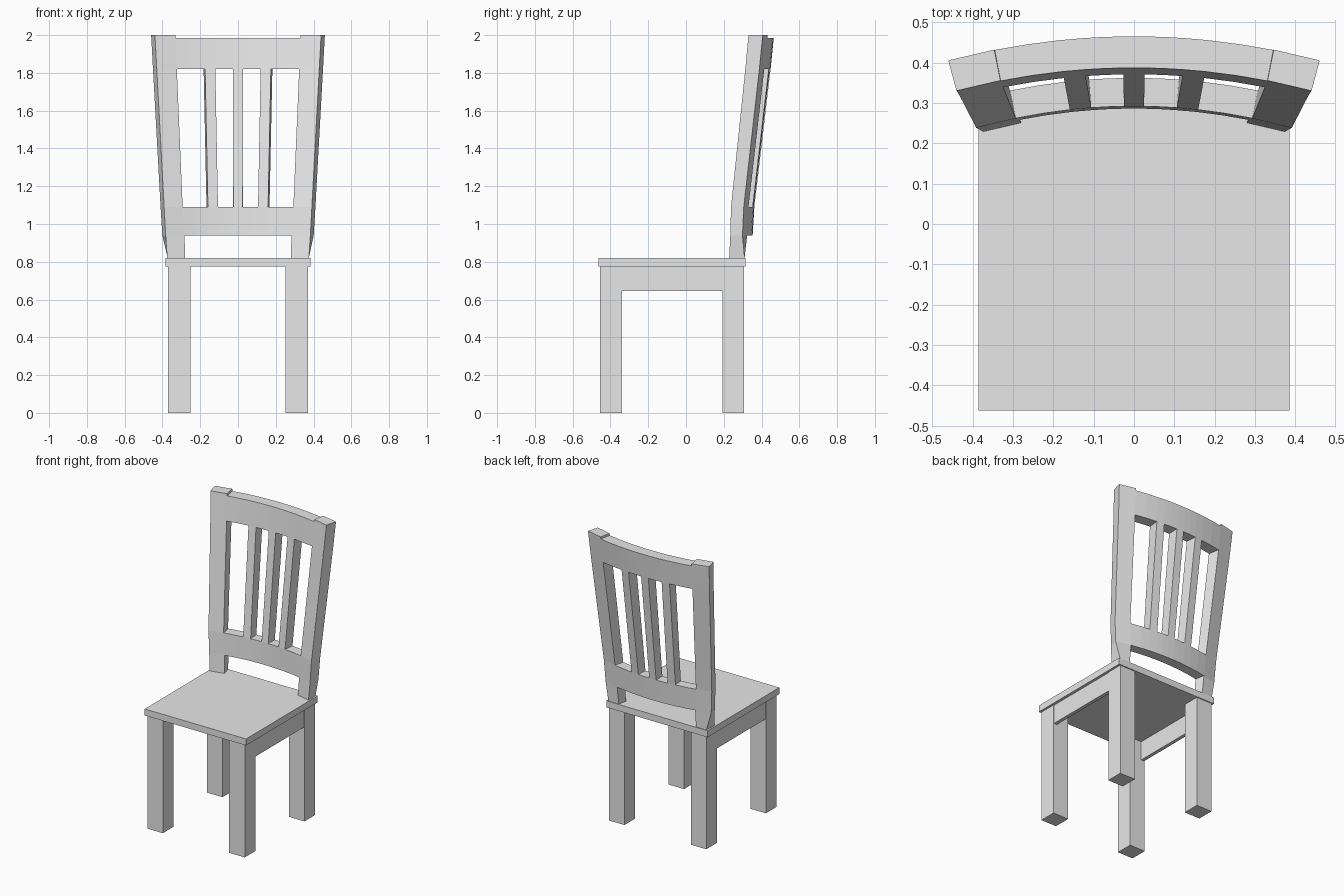
import bpy
import bmesh
import math
from mathutils import Vector

cube = bpy.data.objects.get("Cube")
if cube:
    bpy.data.objects.remove(cube, do_unlink=True)

grey = bpy.data.materials.new("plain_grey")
grey.use_nodes = True
grey.diffuse_color = (0.8, 0.8, 0.8, 1)
grey.node_tree.nodes["Principled BSDF"].inputs["Base Color"].default_value = grey.diffuse_color


def finish(name, bm):
    bmesh.ops.recalc_face_normals(bm, faces=bm.faces[:])
    mesh = bpy.data.meshes.new(name)
    bm.to_mesh(mesh)
    bm.free()
    mesh.materials.append(grey)
    obj = bpy.data.objects.new(name, mesh)
    bpy.context.collection.objects.link(obj)
    return obj


def box(name, x, y, z):
    bm = bmesh.new()
    bmesh.ops.create_cube(bm, size=1)
    for v in bm.verts:
        v.co = Vector([(a + b) / 2 + c * (b - a) for (a, b), c in zip((x, y, z), v.co)])
    return finish(name, bm)


# Seat, legs and side aprons
box("seat", (-0.385, 0.385), (-0.462, 0.315), (0.775, 0.82))
for side, s in (("left", 1), ("right", -1)):
    leg_x = sorted((s * 0.252, s * 0.37))
    box("front_leg_" + side, leg_x, (-0.455, -0.338), (0, 0.775))
    box("rear_leg_" + side, leg_x, (0.192, 0.308), (0, 0.775))
    box("apron_" + side, sorted((s * 0.342, s * 0.366)), (-0.338, 0.192), (0.645, 0.775))

# Backrest levels: height, front y at centre, curve radius, thickness,
# then half widths: post outside, post inside, side slat outside and inside, centre slat
levels = [
    (0.82, 0.278, 1.45, 0.070, 0.375, 0.280, 0.155, 0.103, 0.025),
    (0.94, 0.286, 1.45, 0.067, 0.383, 0.283, 0.156, 0.104, 0.025),
    (1.09, 0.292, 1.45, 0.070, 0.391, 0.293, 0.159, 0.106, 0.025),
    (1.82, 0.371, 1.65, 0.077, 0.430, 0.324, 0.174, 0.120, 0.026),
    (1.985, 0.387, 1.70, 0.078, 0.439, 0.330, 0.177, 0.122, 0.026),
    (2.0, 0.388, 1.70, 0.078, 0.440, 0.331, 0.177, 0.122, 0.026),
]


def columns(level):
    # Column positions across the back, with each gap split to follow the curve
    out, inn, a, b, c = level[4:]
    half = [c, (b + c) / 2, b, a, (a + inn) / 2, inn, out]
    return [-u for u in reversed(half)] + half


def point(j, i, back):
    z, y0, radius, thick = levels[j][:4]
    u = columns(levels[j])[i]
    angle = math.asin(u / radius)
    r = radius + thick * back
    x, y = r * math.sin(angle), y0 + r * math.cos(angle) - radius
    if j == 0 and back:
        # Post feet narrow to meet the rear edge of the seat
        x, y = max(-0.372, min(0.372, x)), 0.31
    return x, y, z


count = len(columns(levels[0])) - 1
posts = {0, count - 1}
slats = {3, count // 2, count - 4}
rail = set(range(count))
rows = [posts, rail, posts | slats, rail, posts]

bm = bmesh.new()
verts = {}


def vert(j, i, back):
    key = (j, i, back)
    if key not in verts:
        verts[key] = bm.verts.new(point(j, i, back))
    return verts[key]


def filled(j, i):
    return 0 <= j < len(rows) and i in rows[j]


# Front and back skins, with walls wherever a neighbouring cell is open
for j, row in enumerate(rows):
    for i in row:
        corners = [(j, i), (j, i + 1), (j + 1, i + 1), (j + 1, i)]
        for back in (0, 1):
            bm.faces.new([vert(*k, back) for k in corners])
        neighbours = [(j - 1, i), (j, i + 1), (j + 1, i), (j, i - 1)]
        for n, cell in enumerate(neighbours):
            if not filled(*cell):
                p, q = corners[n], corners[(n + 1) % 4]
                bm.faces.new([vert(*p, 0), vert(*q, 0), vert(*q, 1), vert(*p, 1)])
finish("backrest", bm)
